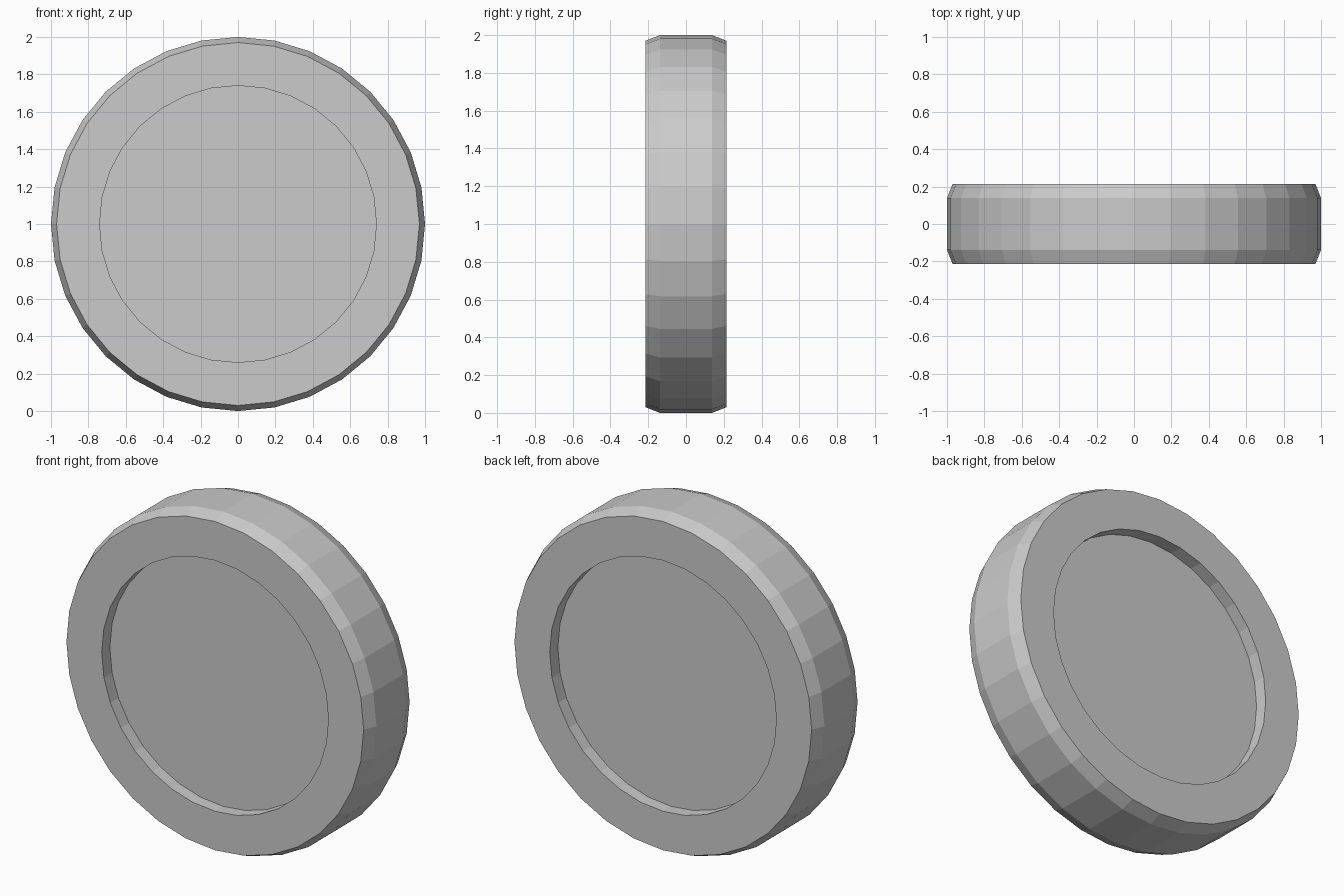
import bpy, bmesh
from math import sin, cos, pi

if "Cube" in bpy.data.objects:
    bpy.data.objects.remove(bpy.data.objects["Cube"])

SIDES = 32
# half profile as (radius, y): front recess floor, rim, chamfer, then mirrored to the back
half = [(0.74, -0.138), (0.74, -0.214), (0.97, -0.214), (1.0, -0.138)]
profile = half + [(r, -y) for r, y in reversed(half)]

bm = bmesh.new()
rings = [[bm.verts.new((r * sin(2 * pi * i / SIDES), y, 1 + r * cos(2 * pi * i / SIDES)))
          for i in range(SIDES)] for r, y in profile]

# lathed walls, rims and tread
for a, b in zip(rings, rings[1:]):
    for i in range(SIDES):
        j = (i + 1) % SIDES
        bm.faces.new((a[i], a[j], b[j], b[i]))

# flat recessed discs, front and back
bm.faces.new(rings[0])
bm.faces.new(rings[-1])
bmesh.ops.recalc_face_normals(bm, faces=bm.faces[:])

mesh = bpy.data.meshes.new("wheel")
bm.to_mesh(mesh)
bm.free()
bpy.context.collection.objects.link(bpy.data.objects.new("wheel", mesh))
